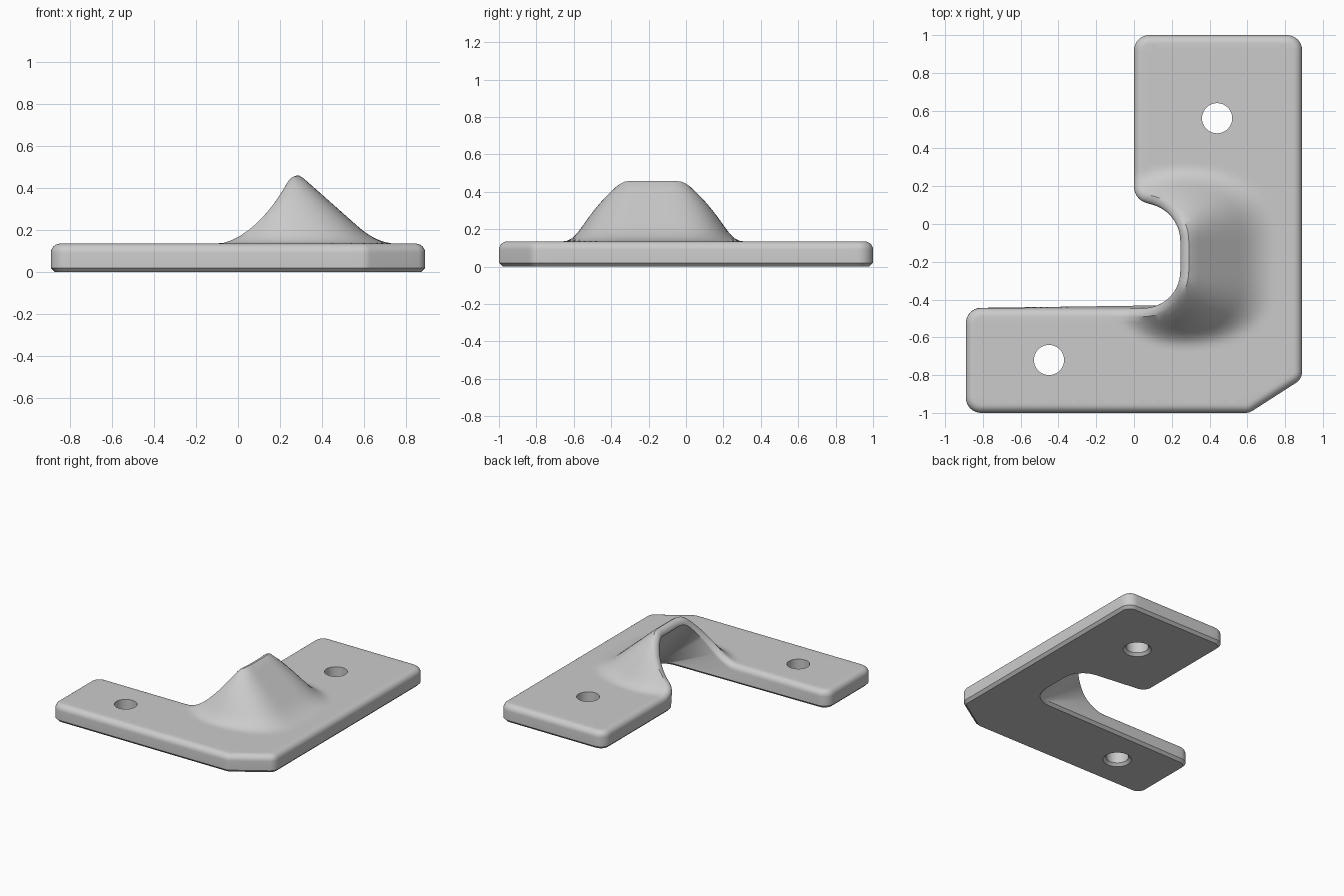
import bpy
import bmesh
import math
from mathutils import Vector
from mathutils.geometry import delaunay_2d_cdt

cube = bpy.data.objects.get("Cube")
if cube:
    bpy.data.objects.remove(cube, do_unlink=True)

BASE = 0.135      # plate thickness
PEAK = 0.462      # top of the ramp
ROUND = 0.045     # rounded top edge
BEVEL = 0.02      # chamfered bottom edge
STEP = 0.03       # spacing of surface points

# Plan outline, anticlockwise: x, y, corner radius, segments in the run before it
START = [(-0.89, -1, 0.08, 12), (0.61, -1, 0.07, 30), (0.89, -0.82, 0.07, 6),
         (0.89, 1, 0.08, 30), (0, 1, 0.08, 16), (0, 0.13, 0.09, 20)]
END = [(-0.89, -0.445, 0.08, 22)]
UPPER = START + [(0.245, 0.06, 0.2, 3), (0.245, -0.445, 0.195, 6)] + END
# The notch reaches deeper at the floor, so the ramp is hollow below
LOWER = START + [(0.56, 0.06, 0.15, 3), (0.56, -0.425, 0.15, 6)] + END
HOLES = [(0.44, 0.56), (-0.45, -0.72)]
HOLE_RADIUS = 0.08


def straight(p, q, normal, count):
    return [(p.lerp(q, k / count), normal) for k in range(1, count)]


def rounded_outline(corners):
    """Points and inward normals around a polygon with rounded corners."""
    result = []
    for i, (x, y, radius, run) in enumerate(corners):
        p = Vector((x, y))
        a = (p - Vector(corners[i - 1][:2])).normalized()
        b = (Vector(corners[(i + 1) % len(corners)][:2]) - p).normalized()
        turn = math.atan2(a.x * b.y - a.y * b.x, a.dot(b))
        start = p - a * radius * math.tan(abs(turn) / 2)
        side = math.copysign(1, turn)
        normal = Vector((-a.y, a.x))
        center = start + normal * radius * side
        if result:
            result += straight(result[-1][0], start, normal, run)
        count = 14 if radius > 0.1 else 8
        for k in range(count + 1):
            ang = turn * k / count
            n = Vector((normal.x * math.cos(ang) - normal.y * math.sin(ang),
                        normal.x * math.sin(ang) + normal.y * math.cos(ang)))
            result.append((center - n * radius * side, n))
    a = (result[0][0] - result[-1][0]).normalized()
    return result + straight(result[-1][0], result[0][0],
                             Vector((-a.y, a.x)), corners[0][3])


def height(p):
    """Plate top with a ramp that falls away from a short ridge."""
    dx = p.x - 0.255
    dx *= 1.25 if dx < 0 else 1
    dy = max(0, abs(p.y + 0.175) - 0.1)
    dy *= 0.6 + 1.9 * dy
    slope = 0.46 - 0.886 * (math.hypot(dx, dy) - 0.04)
    k = 0.08
    z = max(slope, BASE) + max(0, k - abs(slope - BASE)) ** 2 / (4 * k)
    k = 0.02
    return min(z, PEAK) - max(0, k - abs(z - PEAK)) ** 2 / (4 * k)


def circle(center, radius, count=32):
    return [Vector((center[0] + radius * math.cos(math.tau * k / count),
                    center[1] + radius * math.sin(math.tau * k / count)))
            for k in range(count)]


def inside(p, loops):
    odd = False
    for loop in loops:
        for i, b in enumerate(loop):
            a = loop[i - 1]
            if (a.y > p.y) != (b.y > p.y):
                if p.x < a.x + (p.y - a.y) * (b.x - a.x) / (b.y - a.y):
                    odd = not odd
    return odd


def fill(bm, loops, extra, z_of):
    """Triangulated sheet between the outline and the holes."""
    points, edges = [], []
    for loop in loops:
        s, n = len(points), len(loop)
        points += loop
        edges += [(s + i, s + (i + 1) % n) for i in range(n)]
    out = delaunay_2d_cdt(points + extra, edges, [], 0, 1e-6)
    verts = [bm.verts.new((p.x, p.y, z_of(p))) for p in out[0]]
    for tri in out[2]:
        mid = sum((out[0][i] for i in tri), Vector((0, 0))) / len(tri)
        if inside(mid, loops):
            bm.faces.new([verts[i] for i in tri])


def skin(bm, rings):
    """Quads between successive rings of equal size."""
    rows = [[bm.verts.new(p) for p in ring] for ring in rings]
    for low, high in zip(rows, rows[1:]):
        for i in range(len(low)):
            bm.faces.new((low[i - 1], low[i], high[i], high[i - 1]))


def offset(outline, distance):
    return [p + n * distance for p, n in outline]


upper, lower = rounded_outline(UPPER), rounded_outline(LOWER)
bm = bmesh.new()

# Outer wall: bottom chamfer, side leaning under the ramp, rounded top edge
inner, floor = offset(upper, ROUND), offset(lower, BEVEL)
tops = [height(p) for p in inner]
rings = [[(p.x, p.y, 0) for p in floor],
         [(p.x, p.y, BEVEL) for p in offset(lower, 0)]]
for k in range(7):
    ang = math.pi / 2 * k / 6
    drop = ROUND * (1 - math.sin(ang))
    ring = offset(upper, ROUND * (1 - math.cos(ang)))
    rings.append([(p.x, p.y, t - drop) for p, t in zip(ring, tops)])
skin(bm, rings)

# Screw holes, chamfered underneath
top_loops, bottom_loops = [inner], [floor]
for spot in HOLES:
    narrow = circle(spot, HOLE_RADIUS)
    wide = circle(spot, HOLE_RADIUS + BEVEL)
    skin(bm, [[(p.x, p.y, 0) for p in wide],
              [(p.x, p.y, BEVEL) for p in narrow],
              [(p.x, p.y, BASE) for p in narrow]])
    top_loops.append(narrow)
    bottom_loops.append(wide)

# Top surface with the ramp, and flat underside
border = [p for loop in top_loops for p in loop]
grid = []
for i in range(round(1.8 / STEP)):
    for j in range(round(2 / STEP)):
        p = Vector((-0.89 + i * STEP, -1 + j * STEP))
        if inside(p, top_loops) and min((p - q).length_squared for q in border) > 0.0004:
            grid.append(p)
fill(bm, top_loops, grid, height)
fill(bm, bottom_loops, [], lambda p: 0)

bmesh.ops.remove_doubles(bm, verts=bm.verts, dist=0.0001)
bmesh.ops.recalc_face_normals(bm, faces=bm.faces)

mesh = bpy.data.meshes.new("corner_bracket")
bm.to_mesh(mesh)
bm.free()
bracket = bpy.data.objects.new("corner_bracket", mesh)
bpy.context.collection.objects.link(bracket)

# Plain grey finish
grey = bpy.data.materials.new("plain_grey")
grey.use_nodes = True
colour = (0.6, 0.6, 0.6, 1)
grey.diffuse_color = colour
grey.node_tree.nodes["Principled BSDF"].inputs["Base Color"].default_value = colour
mesh.materials.append(grey)

bpy.ops.object.select_all(action="DESELECT")
bracket.select_set(True)
bpy.context.view_layer.objects.active = bracket
bpy.ops.object.shade_smooth_by_angle(angle=math.radians(35))
